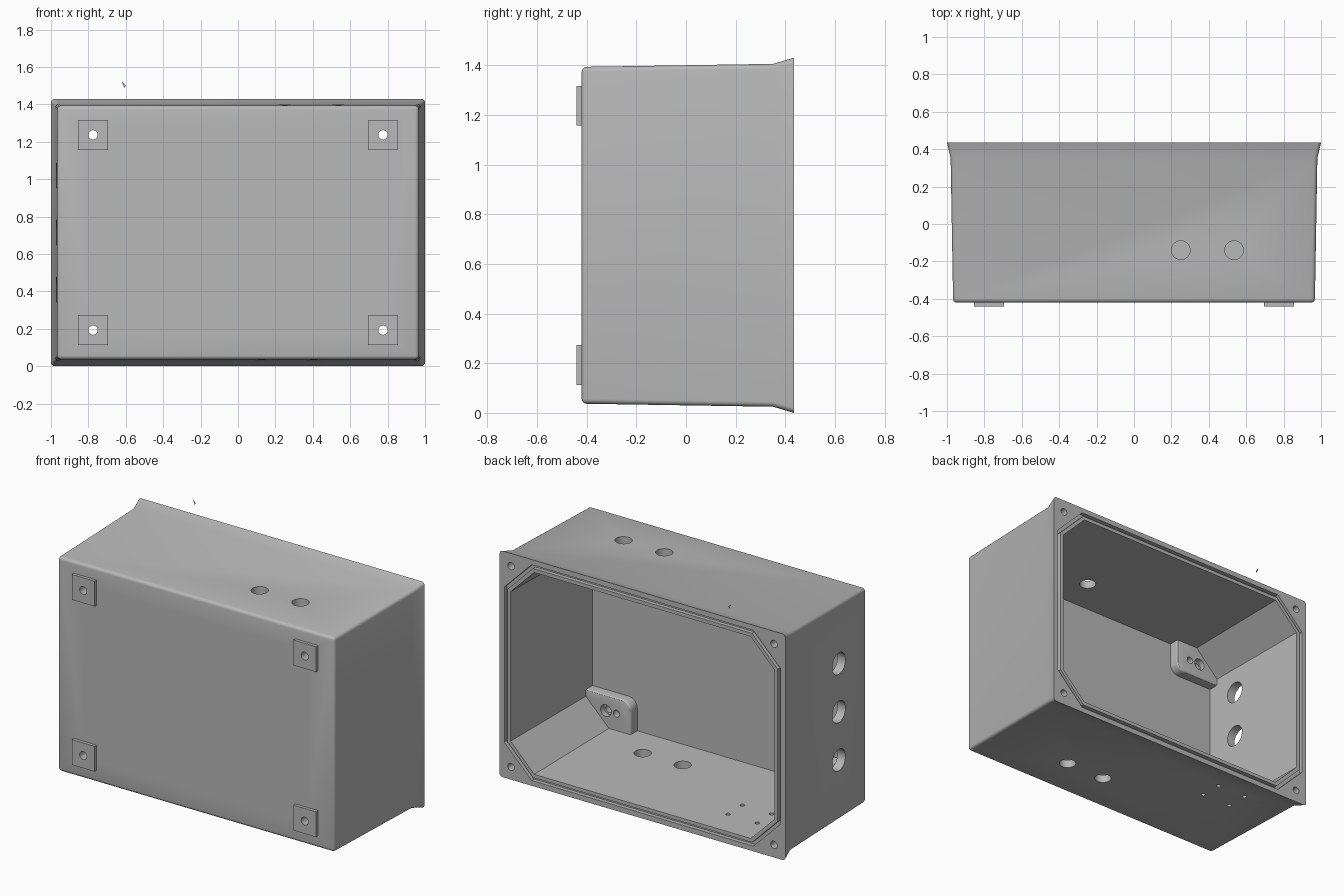
import bpy, bmesh, math
from mathutils import Vector, Matrix

cube = bpy.data.objects.get("Cube")
if cube:
    bpy.data.objects.remove(cube, do_unlink=True)

MID = 0.715          # height of the box centre
BACK = 0.435         # plane of the open rim

grey = bpy.data.materials.new("housing_grey")
grey.use_nodes = True
colour = (0.48, 0.48, 0.48, 1)
grey.diffuse_color = colour
grey.node_tree.nodes["Principled BSDF"].inputs["Base Color"].default_value = colour


def add_object(name, bm):
    bmesh.ops.recalc_face_normals(bm, faces=bm.faces)
    mesh = bpy.data.meshes.new(name)
    bm.to_mesh(mesh)
    bm.free()
    mesh.materials.append(grey)
    obj = bpy.data.objects.new(name, mesh)
    bpy.context.collection.objects.link(obj)
    return obj


def loft(sections, ring=False):
    """Skin (y, outline) sections; ring joins the last one to the first."""
    bm = bmesh.new()
    loops = [[bm.verts.new((x, y, z)) for x, z in pts] for y, pts in sections]
    pairs = list(zip(loops, loops[1:]))
    if ring:
        pairs.append((loops[-1], loops[0]))
    else:
        bm.faces.new(loops[0])
        bm.faces.new(loops[-1])
    for a, b in pairs:
        for i in range(len(a)):
            j = (i + 1) % len(a)
            bm.faces.new((a[i], a[j], b[j], b[i]))
    bmesh.ops.recalc_face_normals(bm, faces=bm.faces)
    return bm


def rectangle(hx, hz, cx=0, cz=MID):
    return [(cx + sx * hx, cz + sz * hz)
            for sx, sz in ((-1, -1), (1, -1), (1, 1), (-1, 1))]


def octagon(inset):
    """Rim outline moved in by inset, with its corners cut off evenly."""
    hx, hz, c = 1 - inset, MID - inset, 0.211 - 0.586 * inset
    pts = []
    for sx, sz, flip in ((1, 1, 0), (-1, 1, 1), (-1, -1, 0), (1, -1, 1)):
        pair = [(sx * hx, MID + sz * (hz - c)), (sx * (hx - c), MID + sz * hz)]
        pts += pair[::-1] if flip else pair
    return pts


def combine(target, tool, operation):
    tool.hide_render = True
    mod = target.modifiers.new("combine", 'BOOLEAN')
    mod.operation = operation
    mod.solver = 'EXACT'
    mod.object = tool
    bpy.context.view_layer.objects.active = target
    bpy.ops.object.modifier_apply(modifier=mod.name)


def remove(obj):
    bpy.data.objects.remove(obj, do_unlink=True)


def drill(targets, centre, axis, radius, length, sides=32):
    bm = bmesh.new()
    turn = Vector(axis).to_track_quat('Z', 'Y').to_matrix().to_4x4()
    bmesh.ops.create_cone(bm, cap_ends=True, segments=sides, radius1=radius,
                          radius2=radius, depth=length,
                          matrix=Matrix.Translation(centre) @ turn)
    tool = add_object("drill", bm)
    for t in targets:
        combine(t, tool, 'DIFFERENCE')
    remove(tool)


# Housing: drafted box flaring to a rim, with rounded front and corner edges
bm = loft([(-0.42, rectangle(0.967, 0.678)),
           (0.35, rectangle(0.98, 0.69)),
           (BACK, rectangle(1, MID))])
round_edges = []
for e in bm.edges:
    a, b = (v.co for v in e.verts)
    if abs(a.y - b.y) > 0.01 or max(a.y, b.y) < -0.4:
        round_edges.append(e)
bmesh.ops.bevel(bm, geom=round_edges, offset=0.02, offset_type='OFFSET',
                segments=4, profile=0.5, affect='EDGES')
housing = add_object("housing", bm)

# Cavity with cut corners, then the gasket groove around the opening
cavity = add_object("cavity", loft([(-0.37, octagon(0.087)), (0.5, octagon(0.076))]))
combine(housing, cavity, 'DIFFERENCE')
remove(cavity)
groove = add_object("groove", loft(
    [(0.41, octagon(0.033)), (0.46, octagon(0.033)),
     (0.46, octagon(0.054)), (0.41, octagon(0.054))], ring=True))
combine(housing, groove, 'DIFFERENCE')
remove(groove)

# Corner mounts: a boss inside, a square pad outside, and their holes
for sx in (-1, 1):
    for sz in (-1, 1):
        arc = [(0.66 - 0.06 * math.cos(t * math.pi / 12),
                -0.485 + 0.06 * math.sin(t * math.pi / 12)) for t in range(7)]
        half = [(0.6, -0.65)] + arc + [(0.94, -0.425), (0.94, -0.65)]
        outline = [(sx * x, MID - sz * z) for x, z in half]
        bm = loft([(-0.39, outline), (-0.305, outline)])
        top = [e for e in bm.edges if all(v.co.y > -0.31 for v in e.verts)]
        bmesh.ops.bevel(bm, geom=top, offset=0.012, segments=3, profile=0.5,
                        affect='EDGES')
        boss = add_object("boss", bm)
        combine(housing, boss, 'UNION')
        remove(boss)

        x, z = sx * 0.775, MID + sz * 0.522
        square = rectangle(0.08, 0.08, x, z)
        side = "left" if sx > 0 else "right"
        level = "upper" if sz > 0 else "lower"
        pad = add_object(f"{level}_{side}_pad",
                         loft([(-0.44, square), (-0.419, square)]))
        drill([housing, pad], (x, -0.38, z), (0, 1, 0), 0.025, 0.3, 24)
        drill([housing], (x, -0.28, z), (0, 1, 0), 0.037, 0.12, 24)
        drill([housing], (sx * 0.7, -0.3, z), (0, 1, 0), 0.022, 0.1, 20)

        # Lid screw hole in the rim corner
        drill([housing], (sx * 0.92, BACK, MID + sz * 0.635), (0, 1, 0),
              0.023, 0.2, 20)

# Cable entries in the top, bottom and right side
for x in (0.25, 0.535):
    drill([housing], (x, -0.14, 1.4), (0, 0, 1), 0.05, 0.3)
for x in (0.125, 0.405):
    drill([housing], (x, -0.145, 0.03), (0, 0, 1), 0.05, 0.3)
for z in (0.41, 0.715, 1.02):
    drill([housing], (-0.97, -0.14, z), (1, 0, 0), 0.068, 0.3)

# Four small fixing holes in the bottom
for x in (-0.465, -0.67):
    for y in (0.1, 0.245):
        drill([housing], (x, y, 0.03), (0, 0, 1), 0.014, 0.3, 16)

# Loose thin sliver above the rim
bm = bmesh.new()
bm.faces.new([bm.verts.new((x, BACK, z))
              for x, z in ((-0.622, 1.525), (-0.6, 1.5), (-0.608, 1.488))])
add_object("loose_sliver", bm)

# Smooth the rounded areas and keep the edges crisp
bpy.ops.object.select_all(action='DESELECT')
housing.select_set(True)
bpy.context.view_layer.objects.active = housing
bpy.ops.object.shade_smooth_by_angle(angle=math.radians(30))
